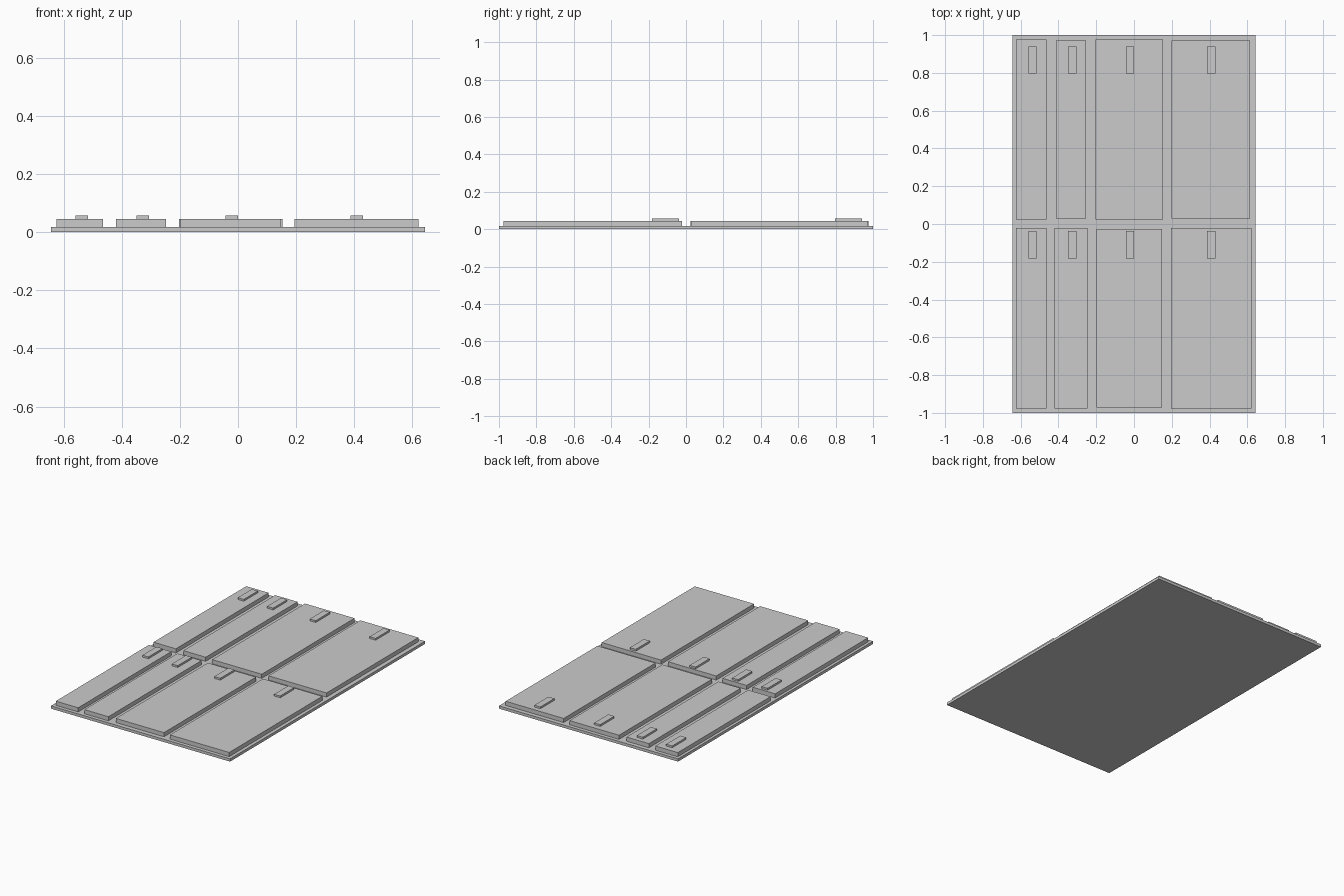
import bpy
import bmesh
from mathutils import Vector, Matrix

if "Cube" in bpy.data.objects:
    bpy.data.objects.remove(bpy.data.objects["Cube"])


def box(name, x0, x1, y0, y1, z0, z1):
    """Axis-aligned box between two corners."""
    bm = bmesh.new()
    size = Vector((x1 - x0, y1 - y0, z1 - z0))
    bmesh.ops.create_cube(bm, size=1, matrix=Matrix.Diagonal(size).to_4x4())
    mesh = bpy.data.meshes.new(name)
    bm.to_mesh(mesh)
    bm.free()
    obj = bpy.data.objects.new(name, mesh)
    obj.location = ((x0 + x1) / 2, (y0 + y1) / 2, (z0 + z1) / 2)
    bpy.context.collection.objects.link(obj)
    return obj


BASE_TOP, DOOR_TOP, HANDLE_TOP = 0.018, 0.045, 0.057

# Backing board
box("backing_board", -0.643, 0.643, -1, 1, 0, BASE_TOP)

# Door rows: x range and y range of each door
rows = {
    "upper": [(-0.625, -0.464, 0.025, 0.977), (-0.414, -0.253, 0.030, 0.972),
              (-0.203, 0.153, 0.025, 0.977), (0.198, 0.615, 0.030, 0.972)],
    "lower": [(-0.625, -0.464, -0.977, -0.022), (-0.420, -0.247, -0.977, -0.022),
              (-0.198, 0.148, -0.971, -0.027), (0.195, 0.621, -0.977, -0.022)],
}
handle_x = [-0.538, -0.327, -0.021, 0.409]
handle_y = {"upper": (0.797, 0.941), "lower": (-0.182, -0.038)}

# Doors, each with a raised handle near its top end
for row, doors in rows.items():
    for i, (door, hx) in enumerate(zip(doors, handle_x), 1):
        box(f"{row}_door_{i}", *door, BASE_TOP, DOOR_TOP)
        box(f"{row}_handle_{i}", hx - 0.0215, hx + 0.0215, *handle_y[row],
            DOOR_TOP, HANDLE_TOP)
